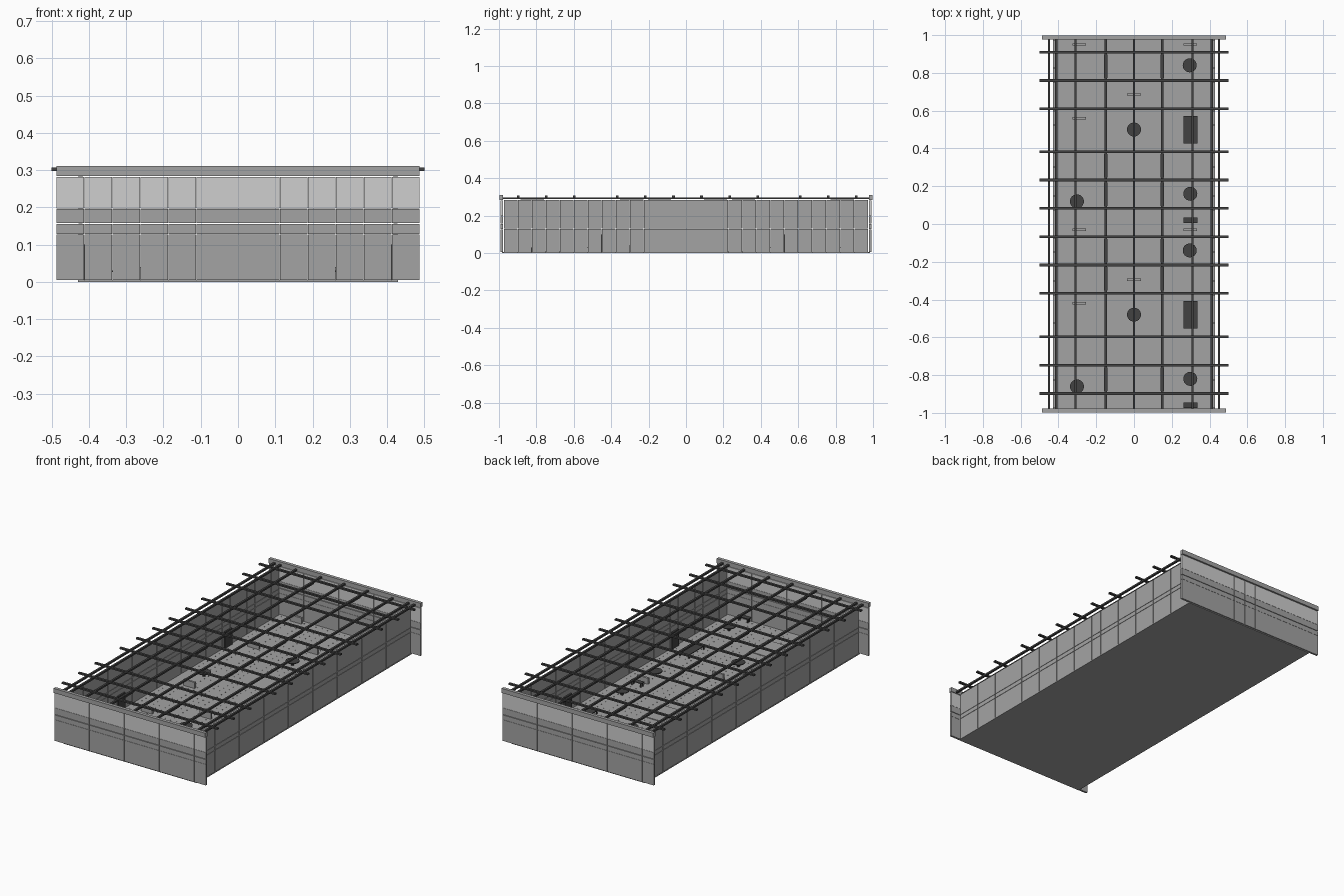
import bpy, bmesh, math
from mathutils import Matrix, Vector

if "Cube" in bpy.data.objects:
    bpy.data.objects.remove(bpy.data.objects["Cube"])


def mat(name, v):
    m = bpy.data.materials.new(name)
    m.diffuse_color = (v, v, v, 1)
    m.use_nodes = True
    m.node_tree.nodes["Principled BSDF"].inputs["Base Color"].default_value = m.diffuse_color
    return m


GREY = mat("mid_grey", 0.37)
LIGHT = mat("light_grey", 0.62)
DARK = mat("dark_grey", 0.055)


def add_box(bm, x0, x1, y0, y1, z0, z1, idx=0):
    size = Matrix.Diagonal((x1 - x0, y1 - y0, z1 - z0, 1))
    pos = Matrix.Translation(((x0 + x1) / 2, (y0 + y1) / 2, (z0 + z1) / 2))
    ret = bmesh.ops.create_cube(bm, size=1, matrix=pos @ size)
    for f in {f for v in ret["verts"] for f in v.link_faces}:
        f.material_index = idx


def add_disc(bm, x, y, r, z0, z1, seg=24):
    bmesh.ops.create_cone(bm, cap_ends=True, segments=seg, radius1=r, radius2=r, depth=z1 - z0,
                          matrix=Matrix.Translation((x, y, (z0 + z1) / 2)))


def finish(bm, name, *mats):
    me = bpy.data.meshes.new(name)
    bm.to_mesh(me)
    bm.free()
    for m in mats:
        me.materials.append(m)
    ob = bpy.data.objects.new(name, me)
    bpy.context.collection.objects.link(ob)
    return ob


# floor slab
bm = bmesh.new()
add_box(bm, -0.43, 0.43, -0.985, 0.985, 0, 0.005)
finish(bm, "floor_slab", GREY)

# raised floor studs in a regular grid
bm = bmesh.new()
for i in range(22):
    for j in range(52):
        x, y = -0.394 + i * 0.0375, -0.956 + j * 0.0375
        add_box(bm, x - .002, x + .002, y - .002, y + .002, 0.0045, 0.0065)
finish(bm, "floor_studs", GREY)

G = 0.001  # half gap between panels

# end walls: 13 columns of panels, pale upper row, cap rail on top
for s, name in ((-1, "front"), (1, "back")):
    ya, yb = sorted((s * 0.979, s * 0.991))
    bm = bmesh.new()
    for i in range(13):
        x0 = -0.4875 + i * 0.075
        for z0, z1, idx in ((0.005, 0.127, 0), (0.128, 0.1555, 0), (0.1585, 0.196, 0), (0.197, 0.282, 1)):
            add_box(bm, x0 + G / 2, x0 + 0.075 - G / 2, ya, yb, z0, z1, idx)
    finish(bm, name + "_wall_panels", GREY, LIGHT)
    bm = bmesh.new()
    yc, yd = sorted((s * 0.978, s * 0.997))
    add_box(bm, -0.4875, 0.4875, yc, yd, 0.285, 0.311)
    finish(bm, name + "_cap_rail", GREY)

# side walls: 26 columns of panels
for s, name in ((-1, "left"), (1, "right")):
    xa, xb = sorted((s * 0.417, s * 0.428))
    bm = bmesh.new()
    for i in range(26):
        y0 = -0.975 + i * 0.075
        for z0, z1 in ((0.005, 0.129), (0.131, 0.1545), (0.1565, 0.284)):
            add_box(bm, xa, xb, y0 + G, y0 + 0.075 - G, z0, z1)
    finish(bm, name + "_wall_panels", GREY)

# roof grid: long rails under cross beams
bm = bmesh.new()
for x in (0.45, 0.412, 0.31, 0.15):
    for s in (-1, 1):
        add_box(bm, s * x - 0.006, s * x + 0.006, -0.979, 0.979, 0.288, 0.298)
add_box(bm, -0.006, 0.006, -0.979, 0.979, 0.288, 0.298)
finish(bm, "roof_long_rails", DARK)

bm = bmesh.new()
for y in (0.91, 0.76, 0.61, 0.383, 0.233, 0.083, -0.067, -0.217, -0.367, -0.597, -0.747, -0.897):
    add_box(bm, -0.5, 0.5, y - 0.007, y + 0.007, 0.298, 0.307)
finish(bm, "roof_cross_beams", DARK)

# short light fittings hung on the inner rails
bm = bmesh.new()
for x in (-0.15, 0.15):
    for y in (0.835, 0.308, 0.158, -0.142, -0.29, -0.822):
        add_box(bm, x - 0.009, x + 0.009, y - 0.062, y + 0.062, 0.286, 0.296)
finish(bm, "rail_fittings", DARK)

# furnishings repeat in two bays along the hall
discs = bmesh.new()
desks = bmesh.new()
screens = bmesh.new()
plinths = bmesh.new()
cabinets = bmesh.new()
for dy in (0, -0.98):
    for x, y in ((0, 0.5), (-0.302, 0.12), (0.295, 0.84), (0.298, 0.16)):
        add_disc(discs, x, y + dy, 0.037, 0.027, 0.031)
        add_disc(discs, x, y + dy, 0.008, 0.005, 0.027, 8)
    for y, h in ((0.5, 0.073), (0.02, 0.014)):
        add_box(desks, 0.262, 0.336, y + dy - h, y + dy + h, 0.027, 0.031)
        for x in (0.267, 0.325):
            for e in (-1, 1):
                c = y + dy + e * (h - 0.006)
                add_box(desks, x, x + 0.006, c - 0.003, c + 0.003, 0.005, 0.027)
    for x, y in ((0, 0.685), (-0.29, 0.56), (-0.29, 0.95), (0.297, 0.95)):
        add_box(screens, x - 0.036, x + 0.036, y + dy - 0.006, y + dy + 0.006, 0.005, 0.04)
    add_box(plinths, -0.056, 0.056, 0.15 + dy, 0.32 + dy, 0.005, 0.009)
    for x in (-0.413, 0.411):
        add_box(cabinets, x - 0.005, x + 0.005, 0.465 + dy, 0.53 + dy, 0.005, 0.1)
finish(discs, "round_tables", DARK)
finish(desks, "long_tables", DARK)
finish(screens, "floor_screens", GREY)
finish(plinths, "floor_plinths", GREY)
finish(cabinets, "wall_cabinets", DARK)
